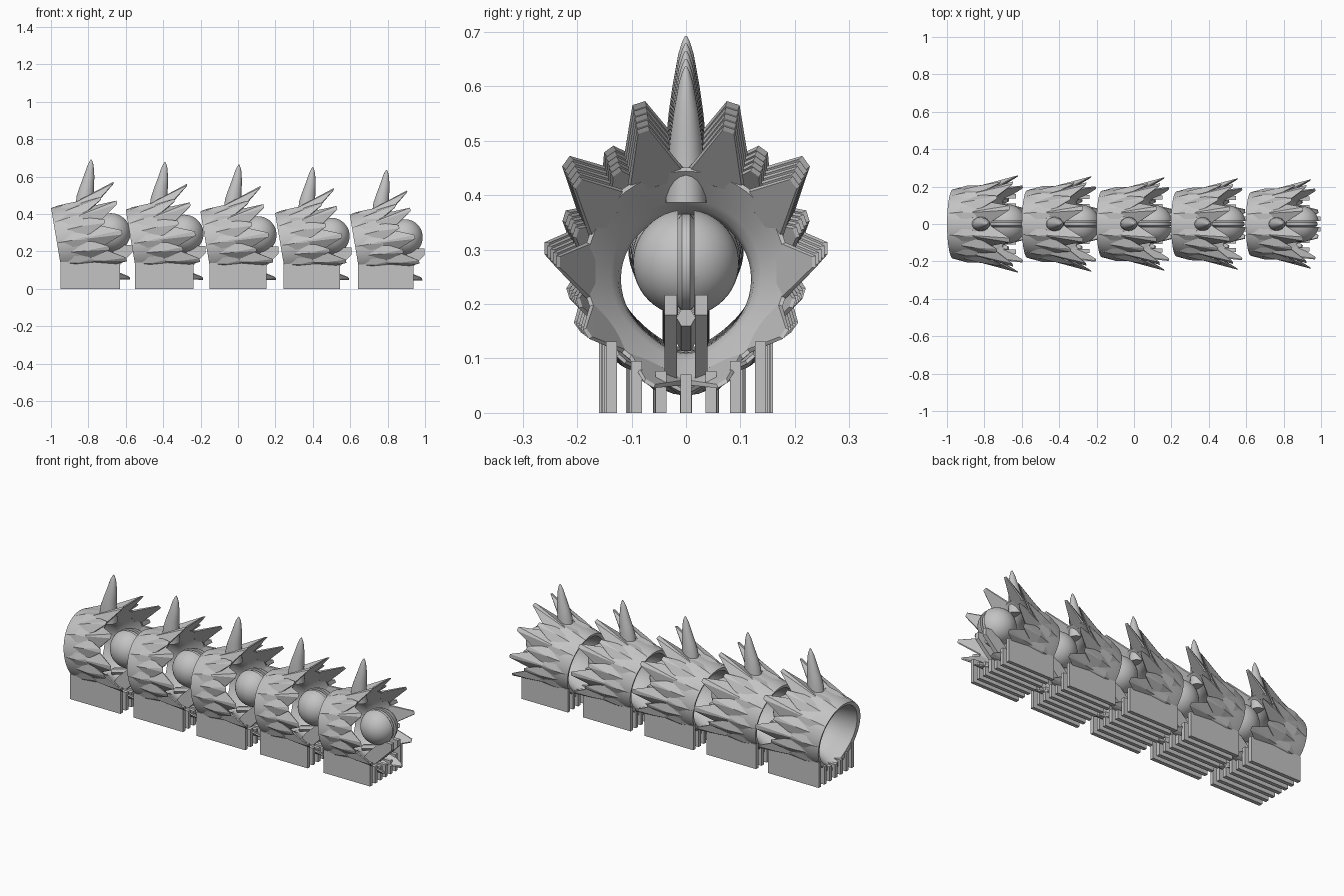
import bpy, bmesh
from math import sin, cos, pi, radians, sqrt
from mathutils import Matrix, Vector

cube = bpy.data.objects.get("Cube")
if cube:
    bpy.data.objects.remove(cube)

grey = bpy.data.materials.new("light grey")
grey.use_nodes = True
colour = (0.55, 0.55, 0.55, 1)
grey.diffuse_color = colour
grey.node_tree.nodes["Principled BSDF"].inputs["Base Color"].default_value = colour

SEGMENTS = 5
PITCH = 0.395


def radius(s):
    """Outer radius of the barrel along its axis."""
    return 0.2 + 0.06 * s


def point(s, r, angle):
    """Point on the leaning barrel, with a keel drawn out at the bottom."""
    keel = 1 + 0.13 * max(0, -sin(angle)) ** 8
    h = r * keel * sin(angle)
    return Vector((s - 0.17 * h, r * cos(angle), 0.275 + 0.16 * s + h))


def loft(bm, rings, closed=False):
    """Skin a list of equal point rings."""
    rows = [[bm.verts.new(p) for p in ring] for ring in rings]
    pairs = list(zip(rows, rows[1:])) + ([(rows[-1], rows[0])] if closed else [])
    for a, b in pairs:
        for i in range(len(a)):
            j = (i + 1) % len(a)
            bm.faces.new((a[i], a[j], b[j], b[i]))
    if not closed:
        bm.faces.new(rows[0])
        bm.faces.new(rows[-1])


def prism(bm, outline, y0, y1):
    """Extrude an x-z outline from y0 to y1."""
    loft(bm, [[(x, y, z) for x, z in outline] for y in (y0, y1)])


def add_part(name, bm, smooth=None):
    """Place one copy of a part on every segment, shrinking towards the end."""
    bmesh.ops.recalc_face_normals(bm, faces=bm.faces)
    mesh = bpy.data.meshes.new(name)
    bm.to_mesh(mesh)
    bm.free()
    mesh.materials.append(grey)
    for i in range(SEGMENTS):
        obj = bpy.data.objects.new(f"{name}_{i + 1}", mesh)
        obj.location.x = (i - (SEGMENTS - 1) / 2) * PITCH
        obj.scale = [1 - 0.02 * i] * 3
        bpy.context.collection.objects.link(obj)
        if smooth and i == 0:
            bpy.ops.object.select_all(action='DESELECT')
            bpy.context.view_layer.objects.active = obj
            obj.select_set(True)
            bpy.ops.object.shade_smooth_by_angle(angle=radians(smooth))


# Hollow barrel: outside, flared mouth, narrow neck and rear socket
profile = [(-0.178, 0.185), (-0.14, 0.193), (-0.05, 0.198), (0.06, 0.206),
           (0.06, 0.198), (0.0, 0.15), (-0.02, 0.136), (-0.05, 0.13),
           (-0.1, 0.145), (-0.172, 0.165)]
bm = bmesh.new()
loft(bm, [[point(s, r, 2 * pi * k / 48) for k in range(48)]
          for s, r in profile], closed=True)
add_part("barrel_shell", bm, 30)


# Three staggered rows of faceted scales
def scale(bm, angle, root, mid, tip, tip_radius, lift):
    half = radians(18.5)
    pts = [point(root, radius(root) - 0.004, angle),
           point(mid, radius(mid) + lift, angle),
           point(mid, radius(mid) - 0.018, angle)]
    for side in (-1, 1):
        pts.append(point(mid, radius(mid) - 0.003, angle + side * half))
        pts.append(point(mid, radius(mid) - 0.012, angle + side * half))
        pts.append(point(tip, tip_radius, angle + side * radians(2.5)))
        pts.append(point(tip - 0.006, tip_radius - 0.008, angle + side * radians(2.5)))
    verts = [bm.verts.new(p) for p in pts]
    hull = bmesh.ops.convex_hull(bm, input=verts)
    loose = {v for v in hull["geom_interior"] if isinstance(v, bmesh.types.BMVert)}
    bmesh.ops.delete(bm, geom=list(loose), context='VERTS')


rows = [("rear_scales", 0, -0.176, -0.1, 0.0, 0.208, 0.012, 0.0),
        ("middle_scales", 18, -0.14, -0.04, 0.09, 0.232, 0.016, 0.012),
        ("mouth_scales", 0, -0.09, 0.04, 0.17, 0.26, 0.02, 0.022)]
for name, turn, root, mid, tip, tip_r, lift, rise in rows:
    bm = bmesh.new()
    for k in range(10):
        a = radians(36 * k + turn)
        if name == "middle_scales" and sin(a) > 0.99:
            continue
        scale(bm, a, root, mid, tip, tip_r + rise * sin(a), lift)
    add_part(name, bm)

# Curved dorsal spike
spike = [(-0.03, 0.42, 0.052, 0.042), (-0.027, 0.5, 0.045, 0.037),
         (-0.0175, 0.55, 0.0375, 0.032), (-0.007, 0.6, 0.029, 0.025),
         (0.0015, 0.66, 0.0165, 0.014), (0.004, 0.682, 0.008, 0.007),
         (0.005, 0.692, 0.002, 0.002)]
bm = bmesh.new()
loft(bm, [[(x + rx * cos(2 * pi * k / 20), ry * sin(2 * pi * k / 20), z)
           for k in range(20)] for x, z, rx, ry in spike])
add_part("dorsal_spike", bm, 40)

# Slotted joint ball, made of two mirrored caps
centre = Vector((0.11, 0, 0.3))
bm = bmesh.new()
for side in (-1, 1):
    cap = bmesh.new()
    bmesh.ops.create_uvsphere(cap, u_segments=40, v_segments=24, radius=0.106,
                              matrix=Matrix.Translation(centre))
    cut = bmesh.ops.bisect_plane(cap, geom=cap.verts[:] + cap.edges[:] + cap.faces[:],
                                 plane_co=(0, side * 0.016, 0),
                                 plane_no=(0, side, 0), clear_inner=True)
    rim = [e for e in cut["geom_cut"] if isinstance(e, bmesh.types.BMEdge)]
    bmesh.ops.contextual_create(cap, geom=rim)
    temp = bpy.data.meshes.new("cap")
    cap.to_mesh(temp)
    cap.free()
    bm.from_mesh(temp)
    bpy.data.meshes.remove(temp)
add_part("joint_ball", bm, 35)

# Bevelled core filling the slot of the ball
bm = bmesh.new()
loft(bm, [[(centre.x + r * cos(2 * pi * k / 32), y, centre.z + r * sin(2 * pi * k / 32))
           for k in range(32)]
          for y, r in ((-0.017, 0.086), (-0.008, 0.098), (0.008, 0.098), (0.017, 0.086))])
add_part("ball_core", bm, 20)

# Hexagonal peg under the ball
bm = bmesh.new()
loft(bm, [[(x, 0.019 * cos(pi * k / 3), z + 0.019 * sin(pi * k / 3)) for k in range(6)]
          for x, z in ((0.0, 0.14), (0.18, 0.19))])
add_part("ball_peg", bm)

# Pair of slanted brackets holding the ball
bracket = [(0.16, 0.235), (0.225, 0.235), (0.225, 0.195), (0.1, 0.07),
           (0.02, 0.08), (0.06, 0.14)]
bm = bmesh.new()
for side in (-1, 1):
    prism(bm, bracket, side * 0.018, side * 0.043)
add_part("ball_brackets", bm)

# Seven parallel support fins
bm = bmesh.new()
for k in range(-3, 4):
    y = 0.0495 * k
    top = 0.277 - sqrt(0.2 ** 2 - y ** 2)
    prism(bm, [(-0.16, 0), (0.16, 0), (0.16, top), (-0.16, top)], y - 0.011, y + 0.011)
add_part("support_fins", bm)
